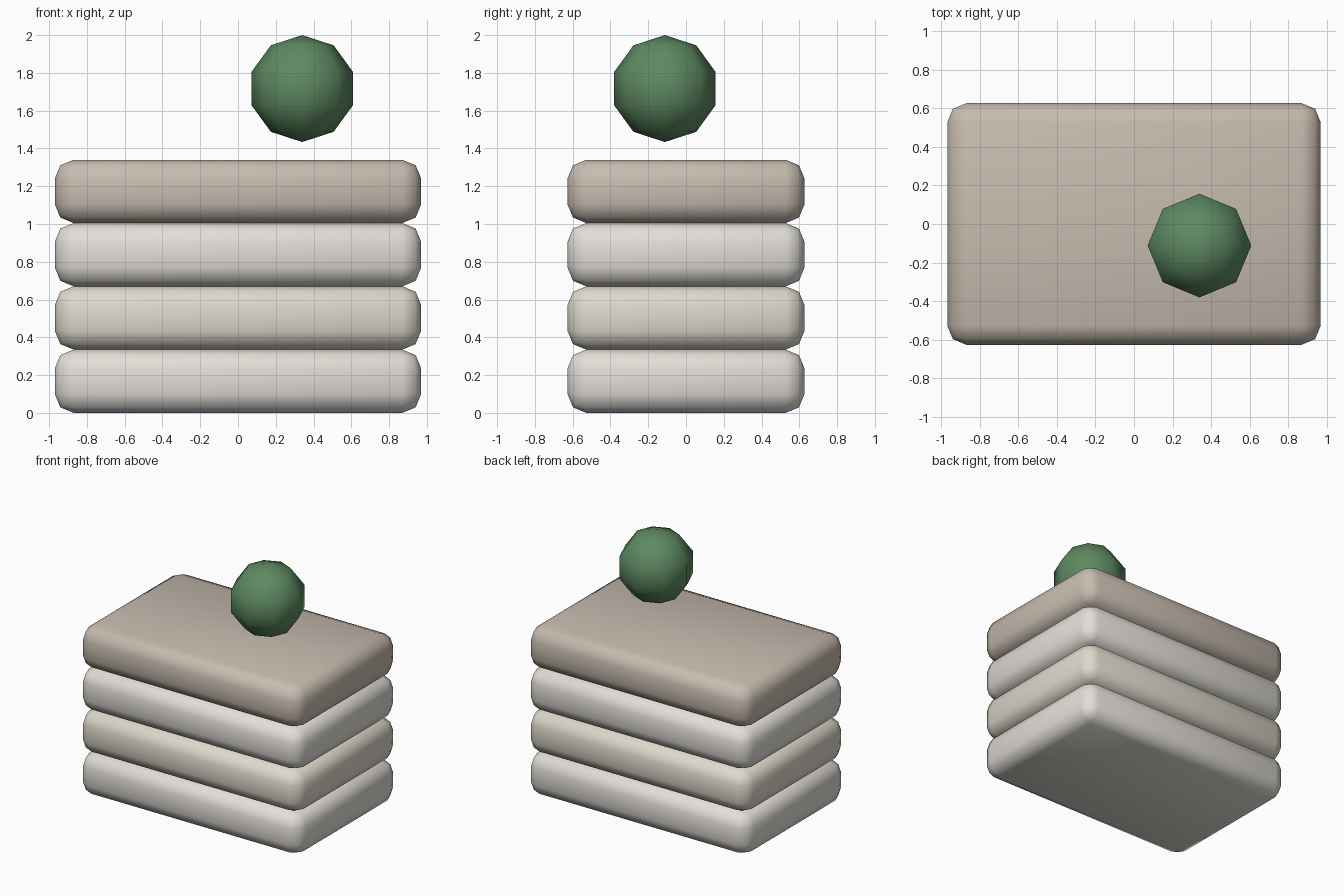
import bpy

if "Cube" in bpy.data.objects:
    bpy.data.objects.remove(bpy.data.objects["Cube"])


def material(name, color):
    mat = bpy.data.materials.new(name)
    mat.diffuse_color = (*color, 1.0)
    mat.use_nodes = True
    mat.node_tree.nodes["Principled BSDF"].inputs["Base Color"].default_value = mat.diffuse_color
    return mat


white = material("white", (0.76, 0.73, 0.68))
cream = material("cream", (0.73, 0.69, 0.60))
tan = material("tan", (0.57, 0.50, 0.43))
green = material("green", (0.11, 0.25, 0.12))

# Stack of four rounded slabs
HEIGHT = 0.335
slabs = [("bottom_slab", white), ("lower_slab", cream),
         ("upper_slab", white), ("top_slab", tan)]

for i, (name, mat) in enumerate(slabs):
    bpy.ops.mesh.primitive_cube_add(size=1, location=(0, 0, HEIGHT * (i + 0.5)))
    slab = bpy.context.object
    slab.name = name
    slab.scale = (1.94, 1.255, HEIGHT)
    bpy.ops.object.transform_apply(location=False, rotation=False, scale=True)
    slab.data.materials.append(mat)
    bevel = slab.modifiers.new("rounded_edges", "BEVEL")
    bevel.width = 0.1
    bevel.segments = 2
    bpy.ops.object.shade_smooth()

# Ball floating above the stack
bpy.ops.mesh.primitive_uv_sphere_add(segments=8, ring_count=5, radius=0.283,
                                     location=(0.34, -0.112, 1.717))
ball = bpy.context.object
ball.name = "ball"
ball.data.materials.append(green)
bpy.ops.object.shade_smooth()
